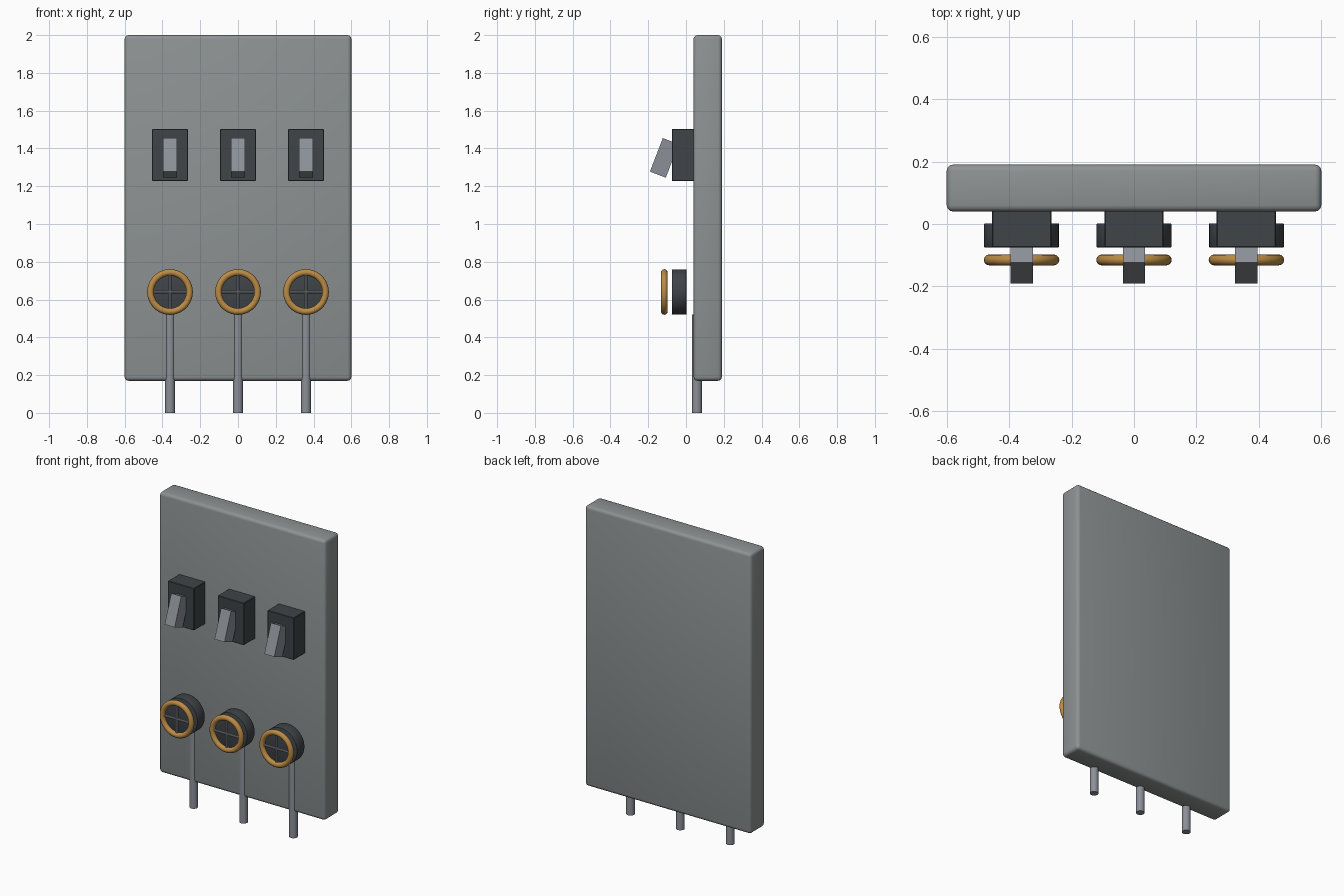
import bpy
from math import pi, radians

if "Cube" in bpy.data.objects:
    bpy.data.objects.remove(bpy.data.objects["Cube"])


def material(name, rgb):
    m = bpy.data.materials.new(name)
    m.diffuse_color = (*rgb, 1)
    m.use_nodes = True
    m.node_tree.nodes["Principled BSDF"].inputs["Base Color"].default_value = m.diffuse_color
    return m


PANEL = material("panel_grey", (0.27, 0.29, 0.29))
DARK = material("dark_plastic", (0.05, 0.058, 0.065))
METAL = material("light_metal", (0.26, 0.28, 0.31))
BRONZE = material("bronze", (0.5, 0.26, 0.06))


def finish(name, mat, bevel=0.0, segments=2):
    ob = bpy.context.object
    ob.name = name
    ob.data.materials.append(mat)
    bpy.ops.object.transform_apply(location=False, rotation=False, scale=True)
    if bevel:
        b = ob.modifiers.new("Bevel", 'BEVEL')
        b.width = bevel
        b.segments = segments
        bpy.ops.object.modifier_apply(modifier="Bevel")
    bpy.ops.object.shade_smooth_by_angle(angle=radians(35))
    return ob


def box(name, loc, size, mat, rot=(0, 0, 0), bevel=0.0, segments=2):
    bpy.ops.mesh.primitive_cube_add(size=1, location=loc, rotation=rot)
    bpy.context.object.scale = size
    return finish(name, mat, bevel, segments)


def rod(name, loc, radius, length, mat, rot=(0, 0, 0), sides=32, bevel=0.0):
    bpy.ops.mesh.primitive_cylinder_add(vertices=sides, radius=radius, depth=length,
                                        location=loc, rotation=rot)
    return finish(name, mat, bevel)


# Back panel
box("panel", (0, 0.115, 1.085), (1.2, 0.15, 1.83), PANEL, bevel=0.02, segments=3)

for i, x in enumerate((-0.36, 0, 0.36), 1):
    # Switch housing and tilted lever
    box(f"switch_housing_{i}", (x, -0.012, 1.365), (0.19, 0.126, 0.275), DARK, bevel=0.003, segments=1)
    box(f"switch_lever_{i}", (x, -0.115, 1.35), (0.072, 0.09, 0.19), METAL, rot=(radians(-21), 0, 0))

    # Valve body, hand wheel and spokes
    rod(f"valve_body_{i}", (x, -0.0365, 0.64), 0.12, 0.077, DARK, rot=(pi / 2, 0, 0), bevel=0.003)
    bpy.ops.mesh.primitive_torus_add(location=(x, -0.115, 0.64), rotation=(pi / 2, 0, 0),
                                     major_radius=0.1035, minor_radius=0.0175,
                                     major_segments=40, minor_segments=12)
    finish(f"valve_wheel_{i}", BRONZE)
    rod(f"wheel_spoke_across_{i}", (x, -0.115, 0.64), 0.008, 0.2, METAL, rot=(0, pi / 2, 0), sides=10)
    rod(f"wheel_spoke_upright_{i}", (x, -0.115, 0.64), 0.008, 0.2, METAL, sides=10)

    # Supply pipe, half sunk into the panel
    rod(f"pipe_{i}", (x, 0.058, 0.26), 0.026, 0.52, METAL, sides=16)
